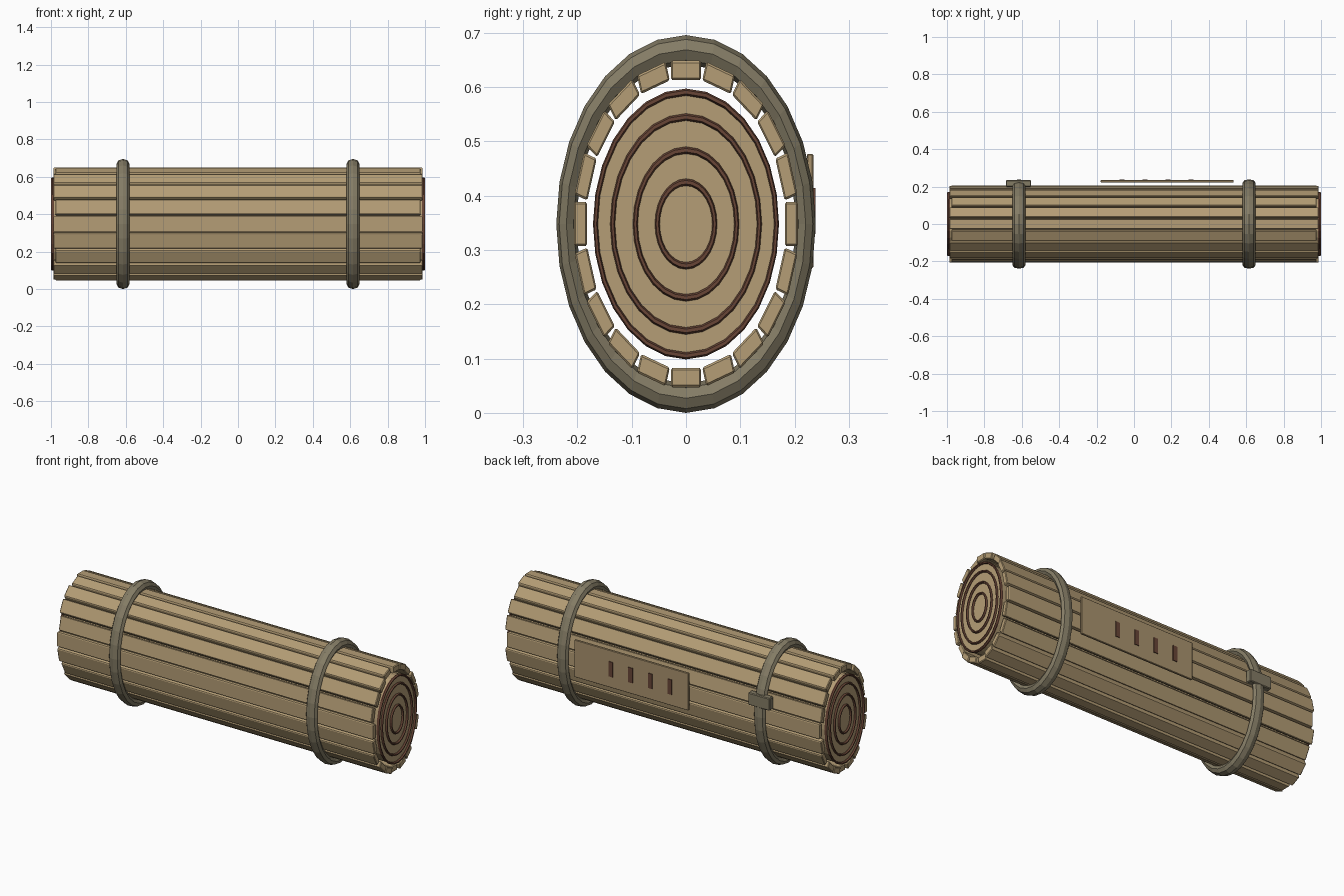
import bpy, bmesh, math
from mathutils import Matrix, Vector

CENTRE = 0.348      # height of the bundle axis
SQUASH = 0.687      # depth of the oval relative to its height

old = bpy.data.objects.get("Cube")
if old:
    bpy.data.objects.remove(old, do_unlink=True)


def material(name, rgb):
    m = bpy.data.materials.new(name)
    m.use_nodes = True
    m.diffuse_color = (*rgb, 1)
    m.node_tree.nodes["Principled BSDF"].inputs["Base Color"].default_value = (*rgb, 1)
    return m


tan = material("tan wood", (0.46, 0.34, 0.18))
plate_tan = material("dull tan", (0.40, 0.29, 0.155))
grey = material("grey strap", (0.23, 0.20, 0.13))
brown = material("dark brown", (0.14, 0.06, 0.037))


def finish(name, bm, mat):
    bmesh.ops.recalc_face_normals(bm, faces=bm.faces[:])
    mesh = bpy.data.meshes.new(name)
    bm.to_mesh(mesh)
    bm.free()
    mesh.materials.append(mat)
    ob = bpy.data.objects.new(name, mesh)
    bpy.context.collection.objects.link(ob)
    return ob


def to_oval(bm):
    """Squash a round shape about the x axis and lift it to the bundle axis."""
    bmesh.ops.transform(bm, verts=bm.verts[:], matrix=Matrix.Translation((0, 0, CENTRE))
                        @ Matrix.Diagonal((1, SQUASH, 1, 1)))


def box(name, centre, size, mat, bevel=0.0):
    bm = bmesh.new()
    bmesh.ops.create_cube(bm, size=1, matrix=Matrix.Translation(centre)
                          @ Matrix.Diagonal((*size, 1)))
    if bevel:
        bmesh.ops.bevel(bm, geom=bm.edges[:], offset=bevel, segments=1, affect='EDGES')
    return finish(name, bm, mat)


def oval_ring(name, x, radius, thick, half_width, steps, sides, mat):
    bm = bmesh.new()
    loops = []
    for i in range(steps):
        a = math.tau * i / steps
        loop = []
        for j in range(sides):
            b = math.tau * j / sides
            r = radius + thick * math.cos(b)
            loop.append(bm.verts.new((x + half_width * math.sin(b),
                                      r * math.cos(a), r * math.sin(a))))
        loops.append(loop)
    for i in range(steps):
        p, q = loops[i], loops[(i + 1) % steps]
        for j in range(sides):
            k = (j + 1) % sides
            bm.faces.new((p[j], q[j], q[k], p[k]))
    to_oval(bm)
    return finish(name, bm, mat)


# Outer slats, every third one a little shorter
SLATS = 20
for i in range(SLATS):
    bm = bmesh.new()
    length = 1.952 if i % 3 == 0 else 1.974
    bmesh.ops.create_cube(bm, size=1, matrix=Matrix.Diagonal((length, 0.036, 0.081, 1)))
    bmesh.ops.bevel(bm, geom=bm.edges[:], offset=0.004, segments=1, affect='EDGES')
    bmesh.ops.translate(bm, verts=bm.verts[:], vec=Vector((0, 0.283, 0)))
    bmesh.ops.rotate(bm, verts=bm.verts[:], cent=(0, 0, 0),
                     matrix=Matrix.Rotation(math.tau * i / SLATS, 3, 'X'))
    to_oval(bm)
    finish(f"slat_{i + 1}", bm, tan)

# Inner roll
bm = bmesh.new()
bmesh.ops.create_cone(bm, cap_ends=True, segments=28, radius1=0.243, radius2=0.243,
                      depth=1.976, matrix=Matrix.Rotation(math.pi / 2, 4, 'Y'))
to_oval(bm)
finish("inner_roll", bm, tan)

# Growth rings on both ends, and the two straps
for side, label in ((1, "left"), (-1, "right")):
    for n, radius in enumerate((0.077, 0.136, 0.197, 0.243)):
        oval_ring(f"end_ring_{label}_{n + 1}", side * 0.991, radius,
                  0.0065, 0.009, 28, 6, brown)
    oval_ring(f"strap_{label}", side * 0.615, 0.321, 0.027, 0.035, 28, 8, grey)

# Strap buckle on the back
box("buckle", (-0.618, 0.217, 0.435), (0.135, 0.036, 0.07), grey, 0.004)

# Back plate with four slots
box("back_plate", (0.177, 0.2285, 0.372), (0.712, 0.012, 0.21), plate_tan, 0.002)
for i in range(4):
    box(f"plate_slot_{i + 1}", (-0.065 + 0.123 * i, 0.2345, 0.372),
        (0.026, 0.008, 0.084), brown)
